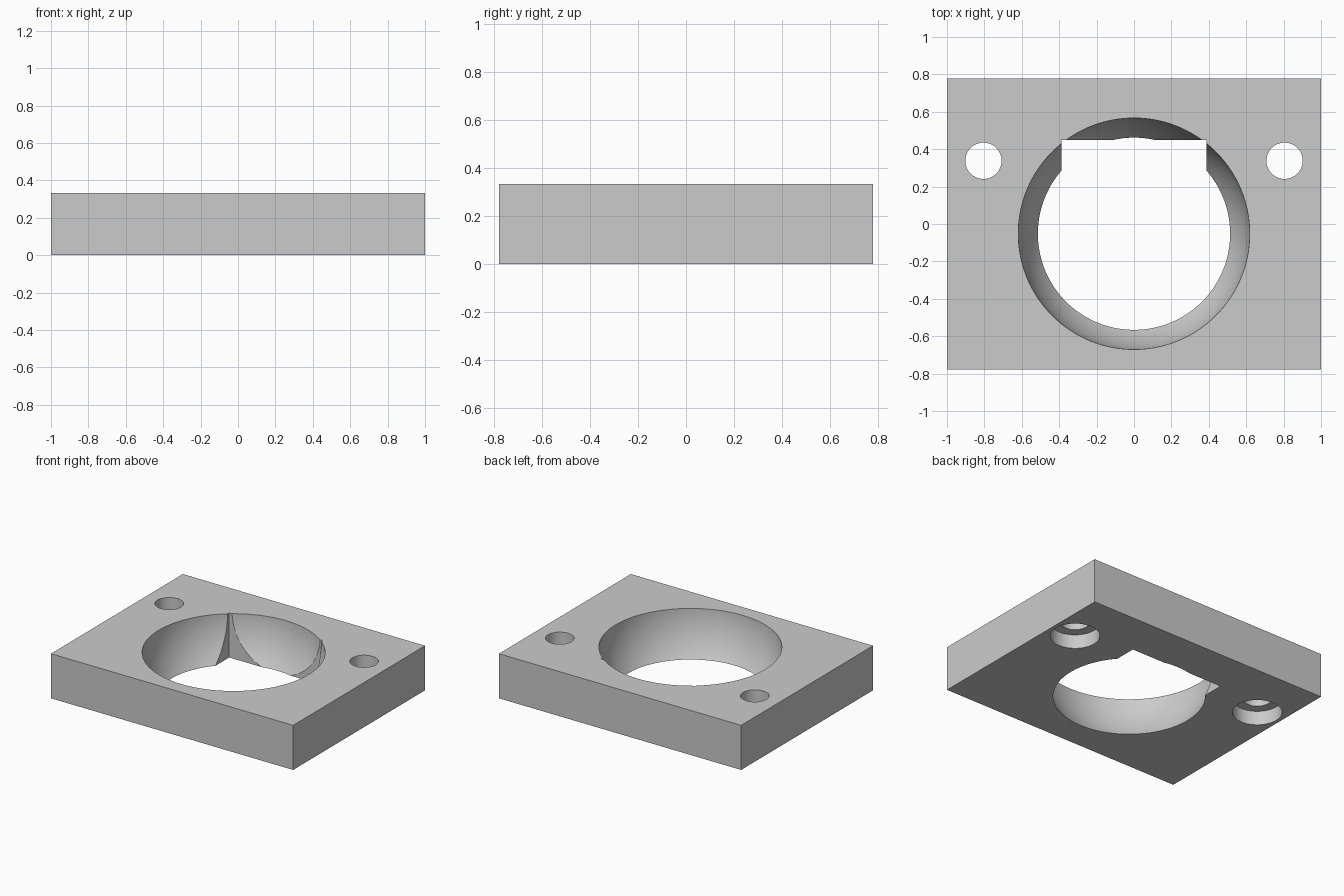
import bpy

scene = bpy.context.scene
default = bpy.data.objects.get("Cube")
if default:
    bpy.data.objects.remove(default, do_unlink=True)

W, D, H = 2.0, 1.556, 0.333   # plate size
BORE_Y = -0.052               # centre of the round seat

grey = bpy.data.materials.new("light grey")
grey.use_nodes = True
colour = (0.6, 0.6, 0.6, 1)
grey.diffuse_color = colour
grey.node_tree.nodes["Principled BSDF"].inputs["Base Color"].default_value = colour


def finish(name):
    ob = bpy.context.object
    ob.name = name
    ob.data.materials.append(grey)
    return ob


def box(name, lo, hi):
    centre = [(a + b) / 2 for a, b in zip(lo, hi)]
    bpy.ops.mesh.primitive_cube_add(size=1, location=centre)
    ob = finish(name)
    ob.scale = [b - a for a, b in zip(lo, hi)]
    bpy.ops.object.transform_apply(location=True, rotation=False, scale=True)
    return ob


def cylinder(name, x, y, radius, z0, z1):
    bpy.ops.mesh.primitive_cylinder_add(vertices=64, radius=radius, depth=z1 - z0,
                                        location=(x, y, (z0 + z1) / 2))
    return finish(name)


# Plate
plate = box("plate", (-W / 2, -D / 2, 0), (W / 2, D / 2, H))

# Spherical seat
bpy.ops.mesh.primitive_uv_sphere_add(segments=128, ring_count=64, radius=0.619,
                                     location=(0, BORE_Y, H + 0.012))
cutters = [finish("seat_cutter")]

# Square-cornered notch at the rear of the seat
cutters.append(box("notch_cutter", (-0.387, -0.1, -0.1), (0.387, 0.449, H + 0.1)))

# Screw holes, counterbored from below
for side, x in (("left", 0.805), ("right", -0.805)):
    cutters.append(cylinder(side + "_hole_cutter", x, 0.338, 0.097, -0.1, H + 0.1))
    cutters.append(cylinder(side + "_counterbore_cutter", x, 0.338, 0.168, -0.1, 0.105))

# Cut the plate, then discard the cutters
bpy.ops.object.select_all(action='DESELECT')
plate.select_set(True)
bpy.context.view_layer.objects.active = plate
for cutter in cutters:
    cutter.hide_render = True
    mod = plate.modifiers.new(cutter.name, 'BOOLEAN')
    mod.operation = 'DIFFERENCE'
    mod.solver = 'EXACT'
    mod.object = cutter
    bpy.ops.object.modifier_apply(modifier=mod.name)
    bpy.data.objects.remove(cutter, do_unlink=True)

bpy.ops.object.shade_smooth_by_angle(angle=0.5)
